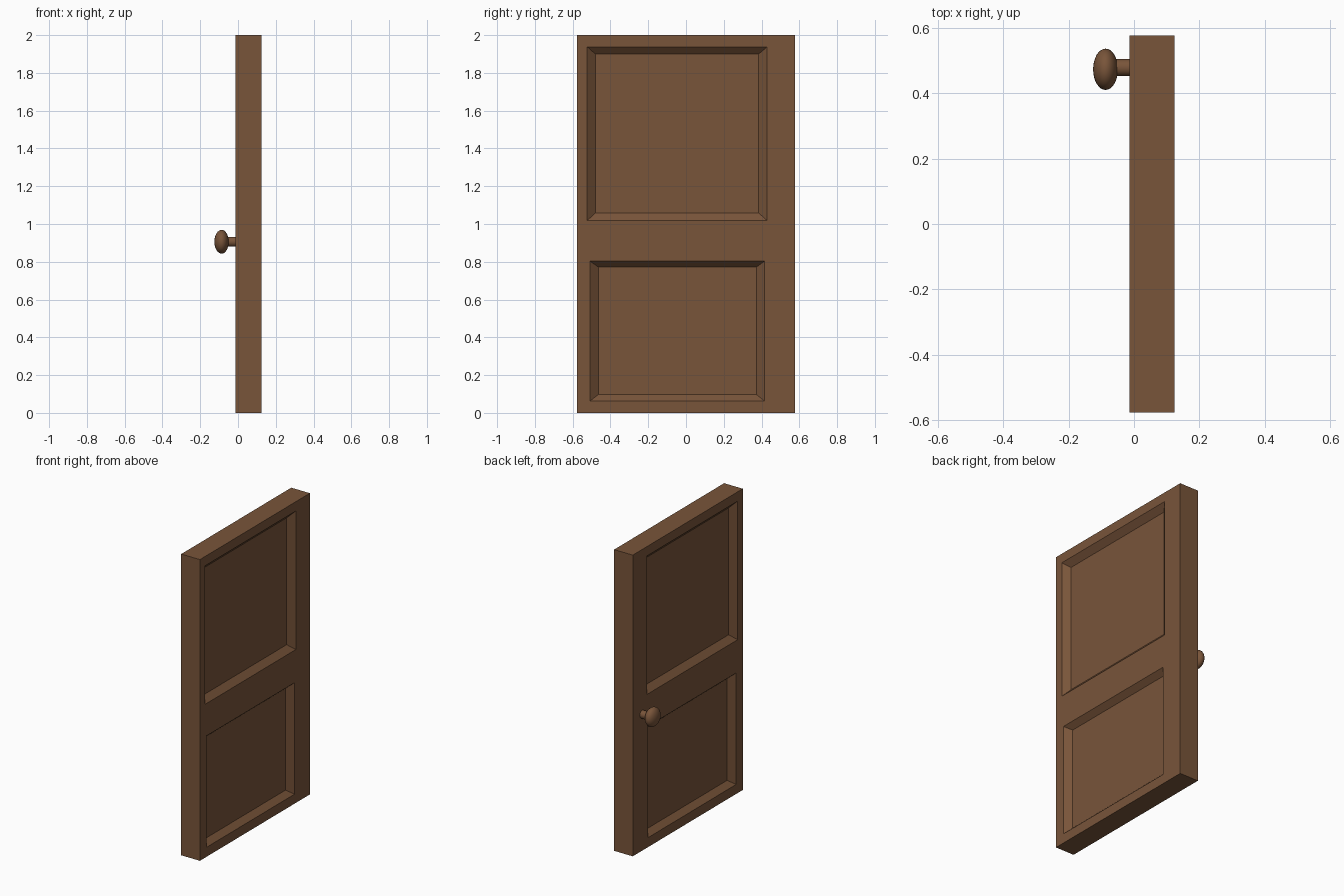
import bpy, bmesh, math

if "Cube" in bpy.data.objects:
    bpy.data.objects.remove(bpy.data.objects["Cube"])

X0, X1 = -0.013, 0.124      # door faces
HALF_W, HEIGHT = 0.577, 2.0
DEPTH, OUT = 0.036, 0.02    # recess depth, cutter overshoot

wood = bpy.data.materials.new("brown_wood")
wood.diffuse_color = (0.19, 0.09, 0.042, 1)
wood.use_nodes = True
wood.node_tree.nodes["Principled BSDF"].inputs["Base Color"].default_value = wood.diffuse_color


def tapered_box(name, rect_lo, rect_hi, x_lo, x_hi):
    """Box along x; each rect is (y0, y1, z0, z1) at that x."""
    bm = bmesh.new()
    bmesh.ops.create_cube(bm, size=2)
    for v in bm.verts:
        r = rect_hi if v.co.x > 0 else rect_lo
        v.co = (x_hi if v.co.x > 0 else x_lo,
                r[1] if v.co.y > 0 else r[0],
                r[3] if v.co.z > 0 else r[2])
    bmesh.ops.recalc_face_normals(bm, faces=bm.faces)
    me = bpy.data.meshes.new(name)
    bm.to_mesh(me)
    bm.free()
    ob = bpy.data.objects.new(name, me)
    me.materials.append(wood)
    bpy.context.collection.objects.link(ob)
    return ob


# Door slab
full = (-HALF_W, HALF_W, 0, HEIGHT)
door = tapered_box("door", full, full, X0, X1)

# Recessed panels with sloped edges on both faces: outer and inner rectangles
panels = [((-0.523, 0.43, 1.018, 1.938), (-0.48, 0.385, 1.058, 1.90)),
          ((-0.508, 0.416, 0.063, 0.803), (-0.464, 0.373, 0.097, 0.772))]
bpy.context.view_layer.objects.active = door
for outer, inner in panels:
    wide = tuple(o + (o - i) * OUT / DEPTH for o, i in zip(outer, inner))
    for cutter in (tapered_box("panel_cutter", wide, inner, X0 - OUT, X0 + DEPTH),
                   tapered_box("panel_cutter", inner, wide, X1 - DEPTH, X1 + OUT)):
        cutter.hide_render = True
        mod = door.modifiers.new("recess", 'BOOLEAN')
        mod.operation, mod.solver, mod.object = 'DIFFERENCE', 'EXACT', cutter
        bpy.ops.object.modifier_apply(modifier=mod.name)
        bpy.data.objects.remove(cutter)

# Knob stem
bpy.ops.mesh.primitive_cylinder_add(vertices=32, radius=0.026, depth=0.06,
                                    location=(-0.04, 0.478, 0.906),
                                    rotation=(0, math.pi / 2, 0))
stem = bpy.context.object
stem.name = "knob_stem"

# Flattened round knob
bpy.ops.mesh.primitive_uv_sphere_add(segments=32, ring_count=16, radius=1,
                                     location=(-0.087, 0.473, 0.906),
                                     rotation=(0, math.pi / 2, 0))
knob = bpy.context.object
knob.name = "knob"
knob.scale = (0.063, 0.063, 0.038)

for ob in (stem, knob):
    ob.data.materials.append(wood)
    bpy.ops.object.select_all(action='DESELECT')
    ob.select_set(True)
    bpy.context.view_layer.objects.active = ob
    bpy.ops.object.transform_apply(location=False, rotation=True, scale=True)
    bpy.ops.object.shade_smooth_by_angle(angle=math.radians(40))
